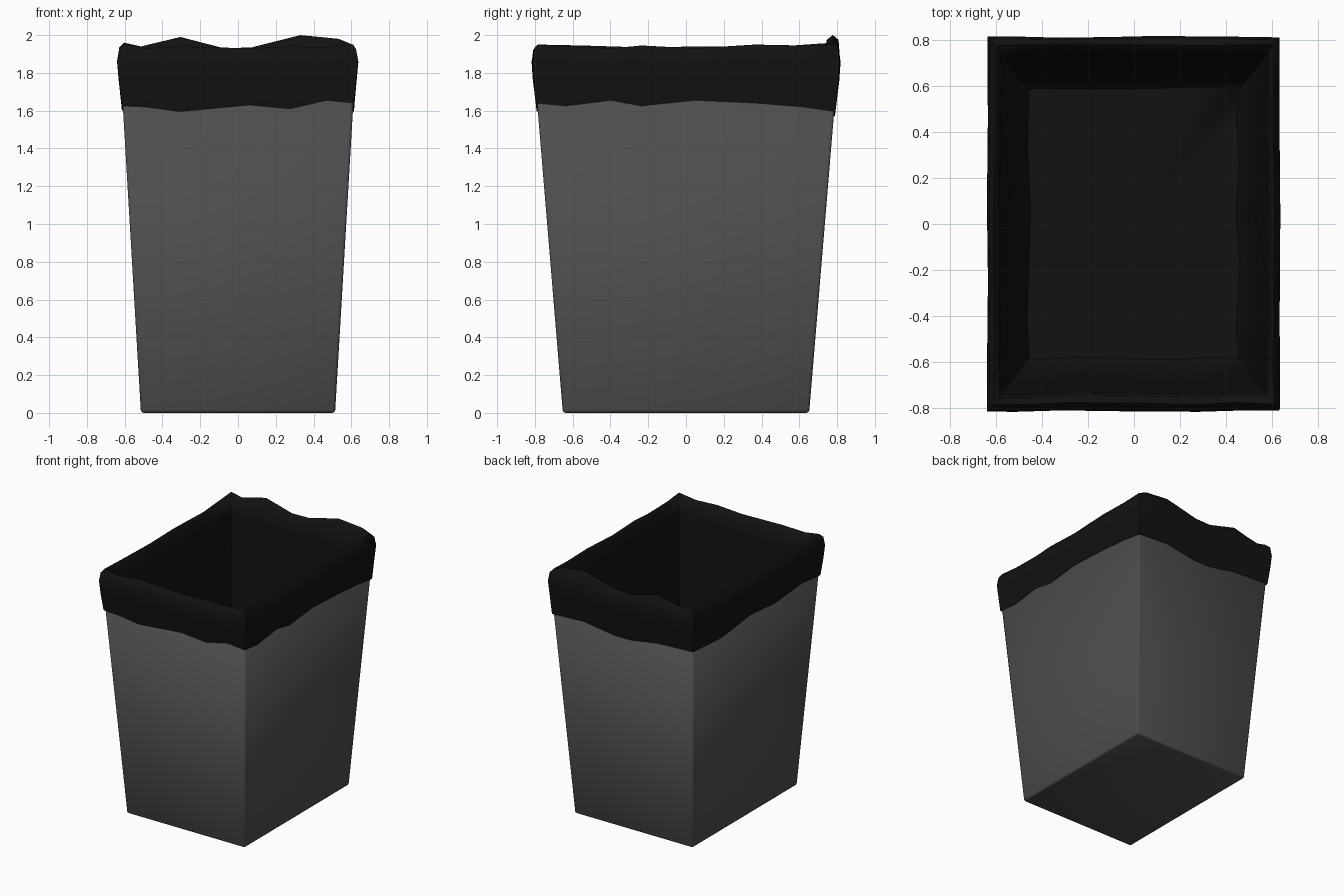
import bpy, bmesh, random
from mathutils import Vector

if "Cube" in bpy.data.objects:
    bpy.data.objects.remove(bpy.data.objects["Cube"])

random.seed(4)


def material(name, value):
    m = bpy.data.materials.new(name)
    m.diffuse_color = (value, value, value, 1)
    m.use_nodes = True
    m.node_tree.nodes["Principled BSDF"].inputs["Base Color"].default_value = m.diffuse_color
    return m


def add_object(name, bm, mat, angle):
    bmesh.ops.recalc_face_normals(bm, faces=bm.faces)
    me = bpy.data.meshes.new(name)
    bm.to_mesh(me)
    bm.free()
    ob = bpy.data.objects.new(name, me)
    bpy.context.collection.objects.link(ob)
    me.materials.append(mat)
    bpy.ops.object.select_all(action='DESELECT')
    ob.select_set(True)
    bpy.context.view_layer.objects.active = ob
    bpy.ops.object.shade_smooth_by_angle(angle=angle)
    return ob


def half_size(z):
    """Half width and half depth of the tapered bin at height z."""
    return 0.514 + 0.059 * z, 0.652 + 0.083 * z


# Bin body: tapered open box with softened edges and a thin wall
bin_top = 1.88
bm = bmesh.new()
bmesh.ops.create_cube(bm, size=2)
for v in bm.verts:
    z = bin_top if v.co.z > 0 else 0
    hx, hy = half_size(z)
    v.co = Vector((v.co.x * hx, v.co.y * hy, z))
bmesh.ops.delete(bm, geom=[f for f in bm.faces if f.normal.z > 0.9 or
                           f.calc_center_median().z > 1.8], context='FACES_ONLY')
edges = [e for e in bm.edges if not e.is_boundary]
bmesh.ops.bevel(bm, geom=edges, offset=0.015, segments=2, profile=0.5, affect='EDGES')
body = add_object("bin_body", bm, material("dark_grey_plastic", 0.075), 0.9)
wall = body.modifiers.new("wall", 'SOLIDIFY')
wall.thickness = 0.018
wall.offset = -1

# Liner outline: (position along side, hem height, rim height) per side
front = [(-1, 1.625, 1.95), (-.8, 1.62, 1.93), (-.5, 1.595, 1.94), (.1, 1.63, 1.93),
         (.45, 1.61, 1.94), (.76, 1.655, 1.935)]
right = [(-1, 1.64, 1.95), (-.8, 1.625, 1.94), (-.5, 1.655, 1.93), (-.3, 1.625, 1.945),
         (.06, 1.655, 1.93), (.47, 1.64, 1.95), (.78, 1.62, 1.945)]
back = [(-1, 1.595, 1.95), (-.88, 1.60, 1.98), (-.55, 1.61, 2.0), (-.12, 1.57, 1.935),
        (.12, 1.57, 1.93), (.5, 1.61, 1.99), (.85, 1.62, 1.94)]
left = [(-1, 1.625, 1.96), (-.55, 1.60, 1.935), (-.1, 1.645, 1.94), (.3, 1.62, 1.935),
        (.7, 1.65, 1.945)]
outline = ([(t, -1, h, r) for t, h, r in front] + [(1, t, h, r) for t, h, r in right] +
           [(-t, 1, h, r) for t, h, r in back] + [(-1, -t, h, r) for t, h, r in left])

# Bag liner: folded over the rim outside, hanging down to the floor inside
bm = bmesh.new()
columns = []
for u, v, hem, rim in outline:
    def j(a):
        return random.uniform(0, a)
    hx, hy = half_size(hem)
    d, e, g = j(.008), j(.012), j(.02)
    profile = [
        (hx - .004, hy - .004, hem + .004),
        (hx + .006, hy + .006, hem),
        (.632 - d, .812 - d, 1.76),
        (.641 - d, .819 - d, 1.86),
        (.632 - d, .81 - d, rim - .025),
        (.612 - e, .787 - e, rim),
        (.590 - e, .755 - e, rim - .025),
        (.582 - e, .742 - e, 1.82 - e),
        (.545 - g, .695 - g, 1.0),
        (.495 - g, .628 - g, .10),
        (.465 - g, .595 - g, .045),
    ]
    columns.append([bm.verts.new((u * x, v * y, z)) for x, y, z in profile])
for a, b in zip(columns, columns[1:] + columns[:1]):
    for i in range(len(a) - 1):
        bm.faces.new((a[i], b[i], b[i + 1], a[i + 1]))
centre = bm.verts.new((0, 0, .04))
for a, b in zip(columns, columns[1:] + columns[:1]):
    bm.faces.new((a[-1], b[-1], centre))
add_object("bag_liner", bm, material("black_plastic_bag", 0.006), 1.0)
